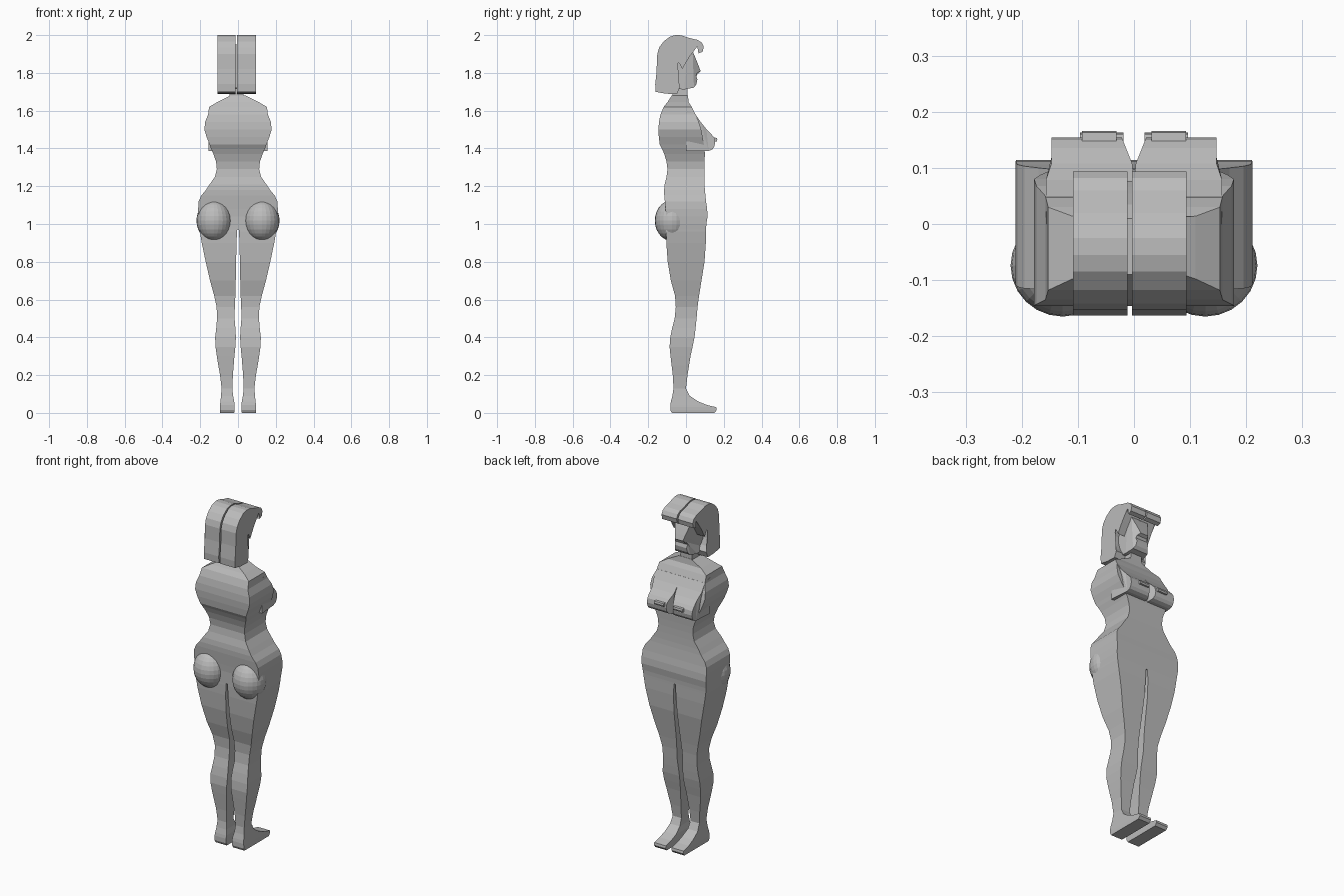
import bpy, bmesh

skin = bpy.data.materials.new("plain grey")
skin.diffuse_color = (0.5, 0.5, 0.5, 1)


def finish(bm, name):
    bmesh.ops.recalc_face_normals(bm, faces=bm.faces)
    me = bpy.data.meshes.new(name)
    bm.to_mesh(me)
    bm.free()
    me.materials.append(skin)
    ob = bpy.data.objects.new(name, me)
    bpy.context.collection.objects.link(ob)
    return ob


def mirror(ob):
    m = ob.modifiers.new("mirror", 'MIRROR')
    m.use_mirror_merge = False


def loft(name, rows):
    """Stack of rectangles; row = z, y back, y front, x inner, x outer."""
    bm = bmesh.new()
    prev = None
    for z, yb, yf, xi, xo in rows:
        ring = [bm.verts.new(c) for c in
                ((xi, yb, z), (xo, yb, z), (xo, yf, z), (xi, yf, z))]
        if prev:
            for i in range(4):
                j = (i + 1) % 4
                bm.faces.new((prev[i], prev[j], ring[j], ring[i]))
        else:
            bm.faces.new(ring)
        prev = ring
    bm.faces.new(prev)
    return finish(bm, name)


def slab(name, pts, x_in, x_out):
    """Side profile (y, z) spanned between two x limits, given as functions of y, z."""
    bm = bmesh.new()
    a = [bm.verts.new((x_in(y, z), y, z)) for y, z in pts]
    b = [bm.verts.new((x_out(y, z), y, z)) for y, z in pts]
    n = len(pts)
    caps = [bm.faces.new(a), bm.faces.new(b)]
    for i in range(n):
        j = (i + 1) % n
        bm.faces.new((a[i], a[j], b[j], b[i]))
    bmesh.ops.triangulate(bm, faces=caps)
    return finish(bm, name)


# torso: z, back, front, half width
torso = [
    (0.97, -.105, .106, .203), (1.00, -.105, .108, .207), (1.04, -.105, .114, .210),
    (1.08, -.108, .112, .211), (1.12, -.112, .106, .208), (1.15, -.115, .103, .195),
    (1.18, -.116, .100, .170), (1.21, -.113, .098, .150), (1.25, -.103, .097, .122),
    (1.29, -.098, .097, .112), (1.33, -.103, .098, .116), (1.37, -.115, .100, .130),
    (1.40, -.128, .098, .143), (1.42, -.139, .095, .150), (1.46, -.144, .088, .166),
    (1.50, -.146, .080, .178), (1.54, -.143, .068, .174), (1.58, -.135, .050, .158),
    (1.62, -.118, .030, .153), (1.645, -.098, .014, .110), (1.68, -.075, .010, .040)]
loft("torso", [(z, b, f, -w, w) for z, b, f, w in torso])

# legs with feet: z, back, front, inner, outer
leg = loft("leg", [
    (0.0, -.075, .150, .020, .095), (.015, -.083, .163, .019, .096),
    (.030, -.083, .160, .019, .096), (.042, -.083, .110, .019, .095),
    (.06, -.080, .066, .020, .093), (.09, -.072, .020, .026, .090),
    (.13, -.066, .000, .030, .087), (.20, -.070, .008, .027, .095),
    (.25, -.076, .016, .023, .104), (.30, -.082, .024, .019, .112),
    (.35, -.087, .035, .014, .119), (.40, -.083, .045, .011, .121),
    (.45, -.073, .051, .014, .115), (.50, -.060, .056, .018, .111),
    (.56, -.054, .061, .017, .113), (.62, -.058, .069, .014, .126),
    (.70, -.080, .082, .012, .148), (.80, -.097, .098, .010, .171),
    (.90, -.104, .105, .008, .192), (.96, -.105, .106, .005, .202),
    (1.00, -.104, .107, .0, .206)])
mirror(leg)

# breasts with a notch between them
breast = slab("breast", [
    (0, 1.60), (.048, 1.585), (.078, 1.54), (.108, 1.502), (.135, 1.475), (.150, 1.455),
    (.154, 1.43), (.150, 1.41), (.140, 1.395), (.120, 1.387), (0, 1.387)],
    lambda y, z: max(0, (y - .1) * .4),
    lambda y, z: .157 if y < .1 else .147)
mirror(breast)
tip = slab("breast_tip", [(.14, 1.435), (.14, 1.458), (.163, 1.456), (.166, 1.446), (.163, 1.437)],
           lambda y, z: .031, lambda y, z: .093)
mirror(tip)

# rounded seat
bm = bmesh.new()
bmesh.ops.create_uvsphere(bm, u_segments=24, v_segments=14, radius=1)
for v in bm.verts:
    v.co = (.127 + v.co.x * .093, -.074 + v.co.y * .091, 1.018 + v.co.z * .108)
mirror(finish(bm, "buttock"))

# neck and face, set slightly left of centre like the hair
CX = -.008
loft("neck", [(1.60, -.085, .012, CX - .05, CX + .05), (1.67, -.072, .008, CX - .038, CX + .038),
              (1.76, -.070, .010, CX - .036, CX + .036)])
slab("face", [(-.09, 1.72), (-.01, 1.712), (.042, 1.722), (.055, 1.74), (.060, 1.765),
              (.054, 1.785), (.060, 1.80), (.077, 1.81), (.066, 1.84), (.054, 1.87),
              (.035, 1.915), (.01, 1.95), (-.09, 1.95)],
     lambda y, z: CX - (.058 if y < .03 else .058 - (y - .03) * .7),
     lambda y, z: CX + (.058 if y < .03 else .058 - (y - .03) * .7))

# two halves of the bob hair with a parting
hair = [(-.161, 1.70), (-.163, 1.74), (-.154, 1.82), (-.152, 1.90), (-.142, 1.935),
        (-.118, 1.967), (-.085, 1.992), (-.055, 2.0), (-.025, 1.999), (.020, 1.984),
        (.060, 1.975), (.082, 1.962), (.094, 1.94), (.088, 1.912), (.066, 1.903),
        (.073, 1.925), (.060, 1.940), (.044, 1.932), (.018, 1.885), (-.020, 1.82),
        (-.035, 1.85), (-.052, 1.862), (-.068, 1.835), (-.066, 1.79), (-.052, 1.75),
        (-.034, 1.722), (-.048, 1.688), (-.108, 1.690)]
for side, a, b in (("left", -.109, -.012), ("right", -.004, .094)):
    slab("hair_" + side, hair, lambda y, z: a, lambda y, z: b)
